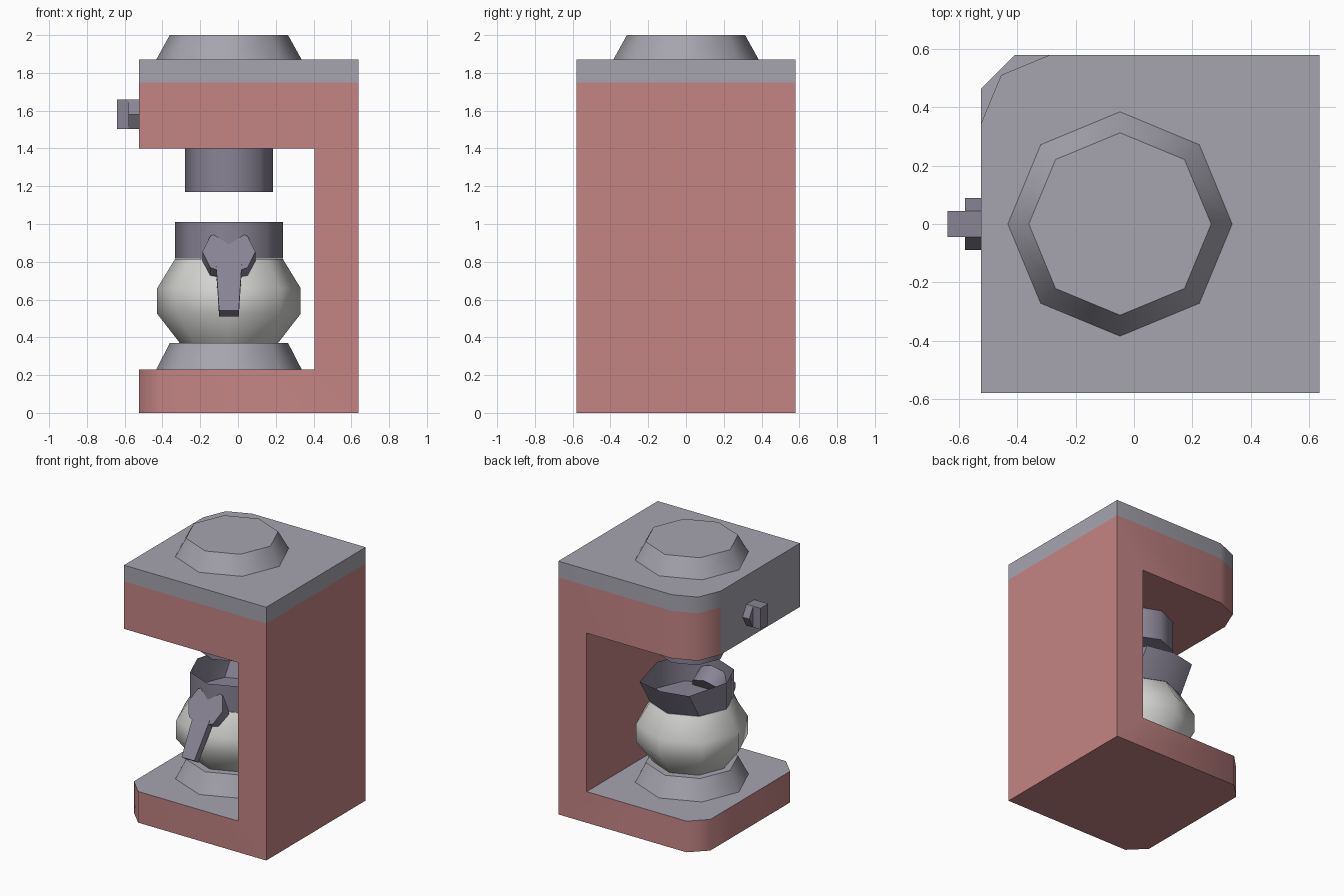
import bpy, bmesh, math
from mathutils import Matrix, Vector

if "Cube" in bpy.data.objects:
    bpy.data.objects.remove(bpy.data.objects["Cube"], do_unlink=True)


def material(name, rgb):
    m = bpy.data.materials.new(name)
    m.use_nodes = True
    m.diffuse_color = (*rgb, 1)
    m.node_tree.nodes["Principled BSDF"].inputs["Base Color"].default_value = (*rgb, 1)
    return m


pink = material("dusty_pink", (0.55, 0.23, 0.23))
grey = material("light_grey", (0.38, 0.37, 0.42))
dark = material("purple_grey", (0.25, 0.23, 0.30))
glass = material("pale_glass", (0.66, 0.66, 0.64))

CX = -0.048  # axis of the pot and brewing parts


def finish(name, bm, *mats):
    bmesh.ops.recalc_face_normals(bm, faces=bm.faces)
    me = bpy.data.meshes.new(name)
    bm.to_mesh(me)
    bm.free()
    ob = bpy.data.objects.new(name, me)
    bpy.context.collection.objects.link(ob)
    for m in mats:
        me.materials.append(m)
    bpy.ops.object.select_all(action='DESELECT')
    ob.select_set(True)
    bpy.context.view_layer.objects.active = ob
    bpy.ops.object.shade_smooth_by_angle(angle=math.radians(50))
    return ob


def loft(bm, rings, cap_end=True):
    """Skin a stack of equal rings of points, capped at the ends."""
    rows = [[bm.verts.new(p) for p in ring] for ring in rings]
    n = len(rows[0])
    for a, b in zip(rows, rows[1:]):
        for i in range(n):
            j = (i + 1) % n
            bm.faces.new((a[i], a[j], b[j], b[i]))
    bm.faces.new(rows[0])
    if cap_end:
        bm.faces.new(rows[-1])
    return rows


def ring(r, z, n=8):
    return [Vector((CX + r * math.cos(math.tau * i / n), r * math.sin(math.tau * i / n), z))
            for i in range(n)]


def turned(name, profile, mat):
    bm = bmesh.new()
    loft(bm, [ring(r, z) for r, z in profile])
    return finish(name, bm, mat)


# Body: C-shaped side profile with rounded free corners
L, R, W, H = -0.525, 0.637, 0.58, 1.87
profile = [(L, 0), (R, 0), (R, H), (L, H), (L, 1.4), (0.405, 1.4), (0.405, 0.23), (L, 0.23)]
bm = bmesh.new()
loft(bm, [[(x, y, z) for x, z in profile] for y in (-W, W)])


def corner_edges(low, high):
    return [e for e in bm.edges
            if all(abs(v.co.x - L) < 1e-4 and low <= v.co.z <= high for v in e.verts)
            and abs(e.verts[0].co.z - e.verts[1].co.z) > 0.1]


bmesh.ops.bevel(bm, geom=corner_edges(0, 0.3), offset=0.115, segments=1, affect='EDGES')
bmesh.ops.bevel(bm, geom=corner_edges(1.3, 2), offset=0.235, segments=2, profile=0.5, affect='EDGES')
bmesh.ops.bisect_plane(bm, geom=bm.verts[:] + bm.edges[:] + bm.faces[:],
                       plane_co=(0, 0, 1.75), plane_no=(0, 0, 1))
bmesh.ops.recalc_face_normals(bm, faces=bm.faces)
for f in bm.faces:
    z = f.calc_center_median().z
    control_panel = f.normal.x < -0.99 and z > 1.3
    f.material_index = int(z > 1.75 or f.normal.z > 0.9 or control_panel)
finish("machine_body", bm, pink, grey)

# Lid, hot plate and brewing head
turned("top_lid", [(0.385, 1.87), (0.313, 2.0)], grey)
turned("hot_plate", [(0.385, 0.23), (0.313, 0.37)], grey)
turned("brew_head", [(0.233, 1.17), (0.233, 1.4)], dark)

# Pot and its open collar, drawn out at the back into a spout
turned("glass_pot", [(0.26, 0.37), (0.38, 0.525), (0.38, 0.66), (0.285, 0.815)], glass)
bm = bmesh.new()
rim = ring(0.285, 1.01)
for p in rim:
    if p.y > 0.1:
        p.y += 0.12 if p.y < 0.25 else 0.08
loft(bm, [ring(0.285, 0.817), rim], cap_end=False)
finish("pot_collar", bm, dark)

# Pot handle: octagonal hub and tapering grip, both tilted upward
tilt = Matrix.Translation((CX, -0.31, 0.853)) @ Matrix.Rotation(math.radians(-33), 4, 'X')
bm = bmesh.new()
octagon = [(0.14 * math.sin(math.tau * i / 8), 0.14 * math.cos(math.tau * i / 8)) for i in range(8)]
loft(bm, [[tilt @ Vector((x, y, z)) for x, z in octagon] for y in (0, 0.125)])
finish("handle_hub", bm, dark)
bm = bmesh.new()
grip = [(-0.068, -0.08), (0.068, -0.08), (0.052, -0.373), (-0.052, -0.373)]
loft(bm, [[tilt @ Vector((x, y, z)) for x, z in grip] for y in (-0.003, 0.055)])
finish("handle_grip", bm, dark)

# Control knob: hexagonal disc with a grip bar
bm = bmesh.new()
hexagon = [(0.09 * math.cos(math.tau * i / 6), 1.58 + 0.09 * math.sin(math.tau * i / 6)) for i in range(6)]
loft(bm, [[(x, y, z) for y, z in hexagon] for x in (-0.58, L)])
finish("knob_disc", bm, dark)
bm = bmesh.new()
bar = [(y, 1.58 + s * 0.078) for y, s in ((-0.045, -1), (0.045, -1), (0.045, 1), (-0.045, 1))]
loft(bm, [[(x, y, z) for y, z in bar] for x in (-0.64, -0.58)])
finish("knob_bar", bm, dark)
